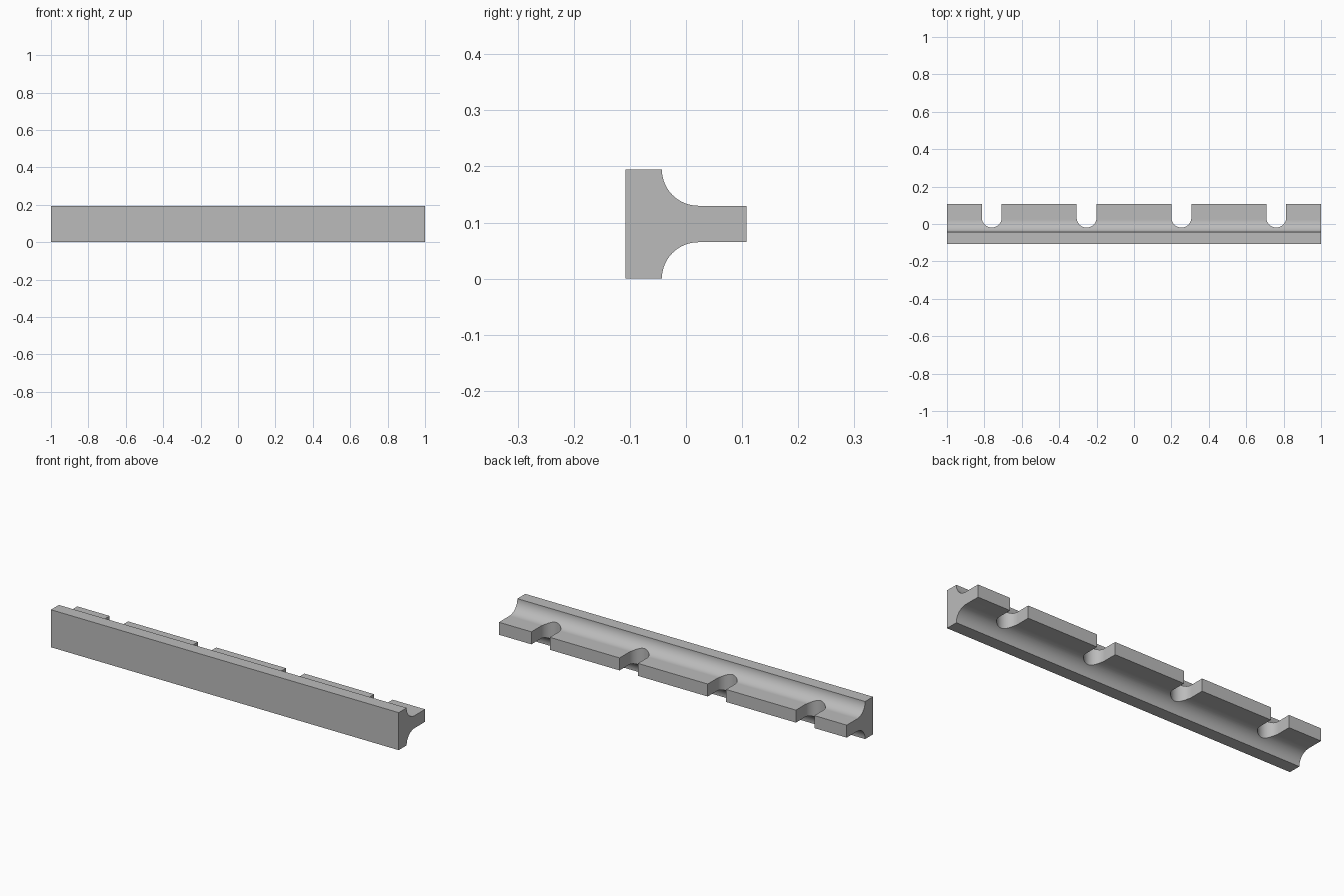
import bpy
import bmesh
from math import cos, sin, pi, radians
from mathutils import Vector

cube = bpy.data.objects.get("Cube")
if cube:
    bpy.data.objects.remove(cube, do_unlink=True)

LENGTH, HEIGHT = 2.0, 0.195
FRONT, BACK = -0.108, 0.108
FILLET = 0.065            # also the flange and web thickness
SLOT_RADIUS, SLOT_Y, SLOT_PITCH = 0.053, 0.034, 0.507

grey = bpy.data.materials.new("plain grey")
grey.use_nodes = True
colour = (0.5, 0.5, 0.5, 1)
grey.diffuse_color = colour
grey.node_tree.nodes["Principled BSDF"].inputs["Base Color"].default_value = colour


def arc(cx, cy, r, start, end, steps):
    angles = [start + (end - start) * i / steps for i in range(steps + 1)]
    return [(cx + r * cos(a), cy + r * sin(a)) for a in angles]


def prism(bm, points, direction):
    """Extrude a closed outline of 3D points."""
    face = bm.faces.new([bm.verts.new(p) for p in points])
    new = bmesh.ops.extrude_face_region(bm, geom=[face])["geom"]
    verts = [g for g in new if isinstance(g, bmesh.types.BMVert)]
    bmesh.ops.translate(bm, verts=verts, vec=Vector(direction))


def finish(bm, name):
    bmesh.ops.recalc_face_normals(bm, faces=bm.faces[:])
    mesh = bpy.data.meshes.new(name)
    bm.to_mesh(mesh)
    bm.free()
    obj = bpy.data.objects.new(name, mesh)
    bpy.context.collection.objects.link(obj)
    mesh.materials.append(grey)
    return obj


# T-shaped rail: front flange, two concave fillets and a thin web
fillet_y = FRONT + 2 * FILLET
lower = arc(fillet_y, 0, FILLET, pi, pi / 2, 20)
upper = arc(fillet_y, HEIGHT, FILLET, -pi / 2, -pi, 20)
outline = ([(FRONT, 0)] + lower + [(BACK, FILLET), (BACK, HEIGHT - FILLET)]
           + upper + [(FRONT, HEIGHT)])
bm = bmesh.new()
prism(bm, [(-LENGTH / 2, y, z) for y, z in outline], (LENGTH, 0, 0))
rail = finish(bm, "slotted_rail")

# Round-ended slots cut in from the back edge of the web
bm = bmesh.new()
for i in range(4):
    x = (i - 1.5) * SLOT_PITCH
    slot = arc(x, SLOT_Y, SLOT_RADIUS, pi, 2 * pi, 32)
    slot += [(x + SLOT_RADIUS, BACK + 0.1), (x - SLOT_RADIUS, BACK + 0.1)]
    prism(bm, [(px, py, -0.1) for px, py in slot], (0, 0, HEIGHT + 0.2))
cutter = finish(bm, "slot_cutter")
cutter.hide_render = True

cut = rail.modifiers.new("slots", 'BOOLEAN')
cut.operation = 'DIFFERENCE'
cut.solver = 'EXACT'
cut.object = cutter

# Apply the cut, then smooth the curved faces and keep the edges sharp
bpy.ops.object.select_all(action='DESELECT')
rail.select_set(True)
bpy.context.view_layer.objects.active = rail
bpy.ops.object.modifier_apply(modifier=cut.name)
bpy.data.objects.remove(cutter, do_unlink=True)
bpy.ops.object.shade_smooth_by_angle(angle=radians(30))
